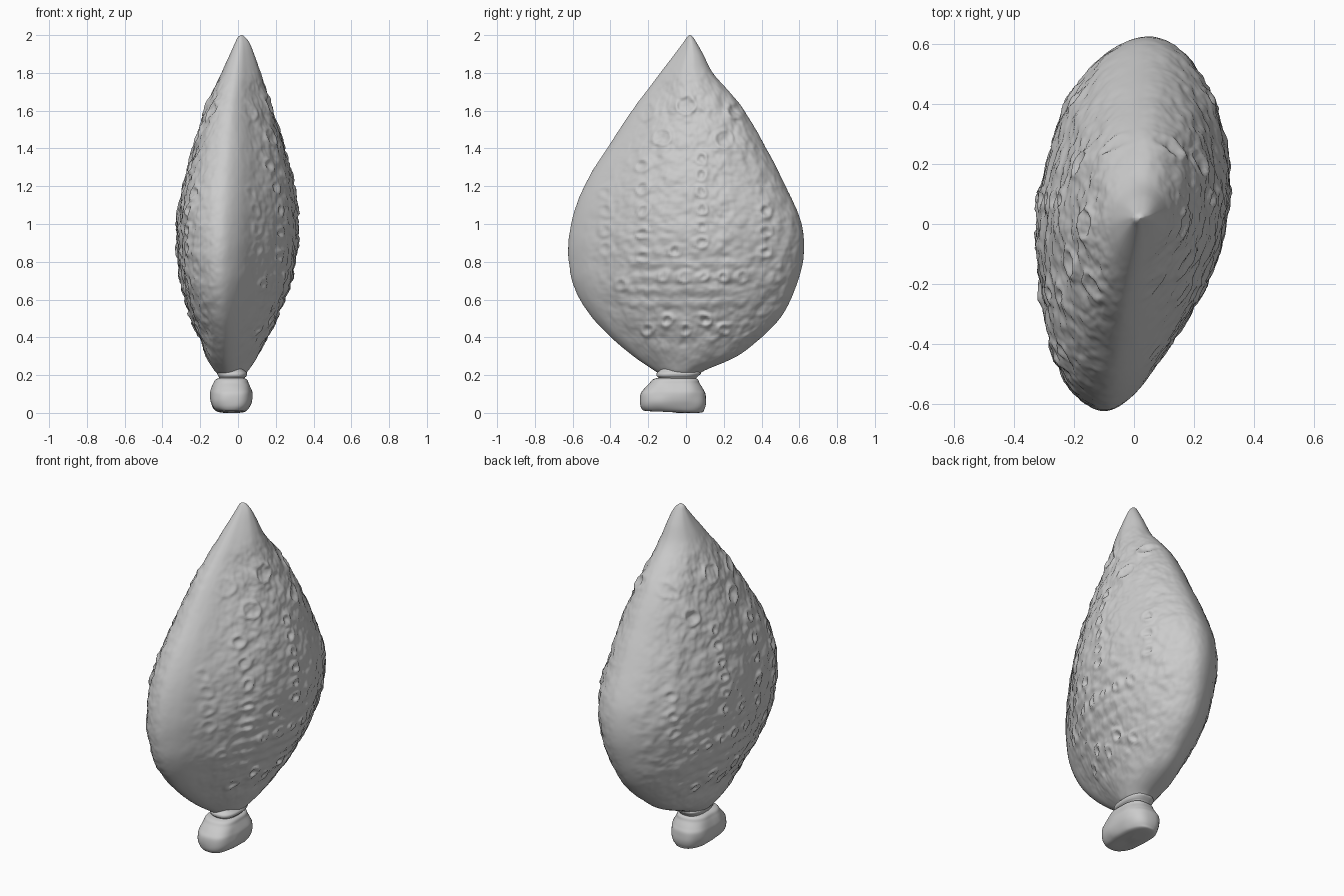
import bpy, bmesh, math
from mathutils import Vector, noise


def catmull(a, b, c, d, t):
    return [0.5 * (2 * q + (r - p) * t + (2 * p - 5 * q + 4 * r - s) * t * t
                   + (3 * q - p - 3 * r + s) * t ** 3) for p, q, r, s in zip(a, b, c, d)]


def smooth_points(pts, steps, closed):
    n, out = len(pts), []
    pick = (lambda i: pts[i % n]) if closed else (lambda i: pts[max(0, min(n - 1, i))])
    for i in range(n if closed else n - 1):
        for s in range(steps):
            out.append(catmull(pick(i - 1), pick(i), pick(i + 1), pick(i + 2), s / steps))
    return out if closed else out + [list(pts[-1])]


def loft(name, section, rows, relief=None):
    """Stretch a -1..1 section to fit each row (z, xmin, xmax, ymin, ymax)."""
    bm = bmesh.new()
    rings = []
    for z, x0, x1, y0, y1 in rows:
        ring = []
        for sx, sy in section:
            p = Vector(((x0 + x1) / 2 + sx * (x1 - x0) / 2,
                        (y0 + y1) / 2 + sy * (y1 - y0) / 2, z))
            ring.append(bm.verts.new(relief(p, sx, sy) if relief else p))
        rings.append(ring)
    n = len(section)
    for a, b in zip(rings, rings[1:]):
        for i in range(n):
            j = (i + 1) % n
            bm.faces.new((a[i], a[j], b[j], b[i]))
    bm.faces.new(rings[0])
    bm.faces.new(rings[-1])
    bmesh.ops.recalc_face_normals(bm, faces=bm.faces)
    me = bpy.data.meshes.new(name)
    bm.to_mesh(me)
    bm.free()
    me.shade_smooth()
    ob = bpy.data.objects.new(name, me)
    bpy.context.collection.objects.link(ob)
    return ob


# Skewed lens section of the body, seen from above
lens = [(-0.1, -0.625), (0, -0.575), (0.1, -0.445), (0.205, -0.28), (0.288, -0.1),
        (0.322, 0.1), (0.318, 0.25), (0.262, 0.44), (0.17, 0.575), (0.05, 0.63),
        (-0.1, 0.565), (-0.225, 0.405), (-0.292, 0.2), (-0.325, 0), (-0.315, -0.2),
        (-0.278, -0.41), (-0.205, -0.56)]
lens = [(x / 0.325, y / 0.63) for x, y in smooth_points(lens, 15, True)]

# Body outline: z, x range, y range
body = [(0.20, -0.10, 0.03, -0.13, 0.07), (0.225, -0.125, 0.055, -0.17, 0.10),
        (0.3, -0.17, 0.105, -0.28, 0.27), (0.4, -0.205, 0.155, -0.40, 0.40),
        (0.5, -0.247, 0.205, -0.497, 0.497), (0.6, -0.28, 0.247, -0.566, 0.555),
        (0.7, -0.302, 0.28, -0.608, 0.593), (0.8, -0.315, 0.30, -0.624, 0.619),
        (0.9, -0.322, 0.315, -0.627, 0.626), (1.0, -0.324, 0.32, -0.613, 0.612),
        (1.1, -0.312, 0.312, -0.585, 0.575), (1.2, -0.292, 0.294, -0.543, 0.527),
        (1.3, -0.267, 0.272, -0.487, 0.478), (1.4, -0.238, 0.248, -0.422, 0.425),
        (1.5, -0.207, 0.217, -0.355, 0.37), (1.6, -0.172, 0.182, -0.288, 0.308),
        (1.7, -0.132, 0.15, -0.213, 0.23), (1.8, -0.088, 0.12, -0.137, 0.142),
        (1.9, -0.042, 0.085, -0.06, 0.09), (1.96, -0.015, 0.06, -0.015, 0.056),
        (1.99, 0.0, 0.037, 0.006, 0.036), (2.0, 0.018, 0.022, 0.018, 0.022)]

# Raised ring ornaments on the broad faces: y, z, radius
rings = [(0, 1.63, 0.05), (0.26, 1.6, 0.04), (-0.21, 1.6, 0.045), (-0.13, 1.46, 0.045),
         (0.2, 1.45, 0.045), (-0.06, 0.86, 0.03), (-0.35, 0.68, 0.03), (0.3, 0.72, 0.03)]
rings += [(0.08, 0.9 + 0.09 * i, 0.028) for i in range(6)]
rings += [(-0.23, 0.83 + 0.12 * i, 0.03) for i in range(5)]
rings += [(-0.43, 0.87 + 0.1 * i, 0.032) for i in range(4)]
rings += [(-0.12 + 0.105 * i, 0.72, 0.026) for i in range(4)]
rings += [(-0.2 + 0.1 * i, 0.44 + 0.05 * (i % 2), 0.028) for i in range(5)]
rings += [(0.42, 0.85 + 0.11 * i, 0.03) for i in range(3)]


def carved(p, sx, sy):
    face = min(1.0, abs(sx) * 1.4) * min(1.0, max(0.0, (p.z - 0.22) * 6))
    face *= min(1.0, max(0.0, (1.85 - p.z) * 6))
    # Worn, irregular surface
    h = 0.008 * noise.noise(p * 9) + 0.007 * noise.noise(p * 22) + 0.004 * noise.noise(p * 45)
    wy = p.y + 0.012 * noise.noise(p * 18)
    wz = p.z + 0.012 * noise.noise(p * 18 + Vector((7, 3, 5)))
    for y, z, r in rings:
        d = math.hypot(wy - y, wz - z)
        if d < r * 2:
            h += 0.009 * math.exp(-((d - r) / 0.011) ** 2) - 0.006 * math.exp(-(d / (r * 0.5)) ** 2)
    # Faint horizontal bands across the lower middle
    if 0.48 < p.z < 0.84 and abs(p.y) < 0.3:
        h += 0.0025 * math.sin(wz * 2 * math.pi / 0.07)
    return p + Vector((sx, sy * 0.25, 0)).normalized() * h * face


loft("carved_leaf_body", lens, smooth_points(body, 11, False), carved)

# Rounded-box section shared by the neck and foot
box = []
for i in range(48):
    c, s = math.cos(i * math.tau / 48), math.sin(i * math.tau / 48)
    box.append((math.copysign(abs(c) ** 0.75, c), math.copysign(abs(s) ** 0.75, s)))

# Narrow collar between foot and body
neck = [(0.165, -0.10, 0.03, -0.14, 0.05), (0.185, -0.10, 0.035, -0.145, 0.055),
        (0.195, -0.105, 0.045, -0.155, 0.065), (0.21, -0.11, 0.048, -0.155, 0.08),
        (0.225, -0.10, 0.035, -0.14, 0.075), (0.25, -0.09, 0.02, -0.12, 0.06)]
loft("neck_collar", box, smooth_points(neck, 4, False))

# Flared block foot with a slightly uneven underside
foot = [(0.008, -0.05, -0.02, -0.10, -0.04), (0.010, -0.10, 0.03, -0.21, 0.075),
        (0.025, -0.13, 0.055, -0.237, 0.095), (0.06, -0.145, 0.073, -0.245, 0.105),
        (0.10, -0.147, 0.075, -0.24, 0.103), (0.125, -0.142, 0.07, -0.222, 0.09),
        (0.155, -0.13, 0.058, -0.195, 0.072), (0.18, -0.112, 0.042, -0.17, 0.058),
        (0.192, -0.05, -0.02, -0.10, 0.0)]


def uneven(p, sx, sy):
    p.z -= 0.05 * max(0.0, 0.1 - p.z) * (1 + sy)
    p.z = max(0.0, p.z)
    return p + Vector((sx, sy, 0)) * 0.005 * noise.noise(p * 14)


loft("foot", box, smooth_points(foot, 5, False), uneven)
